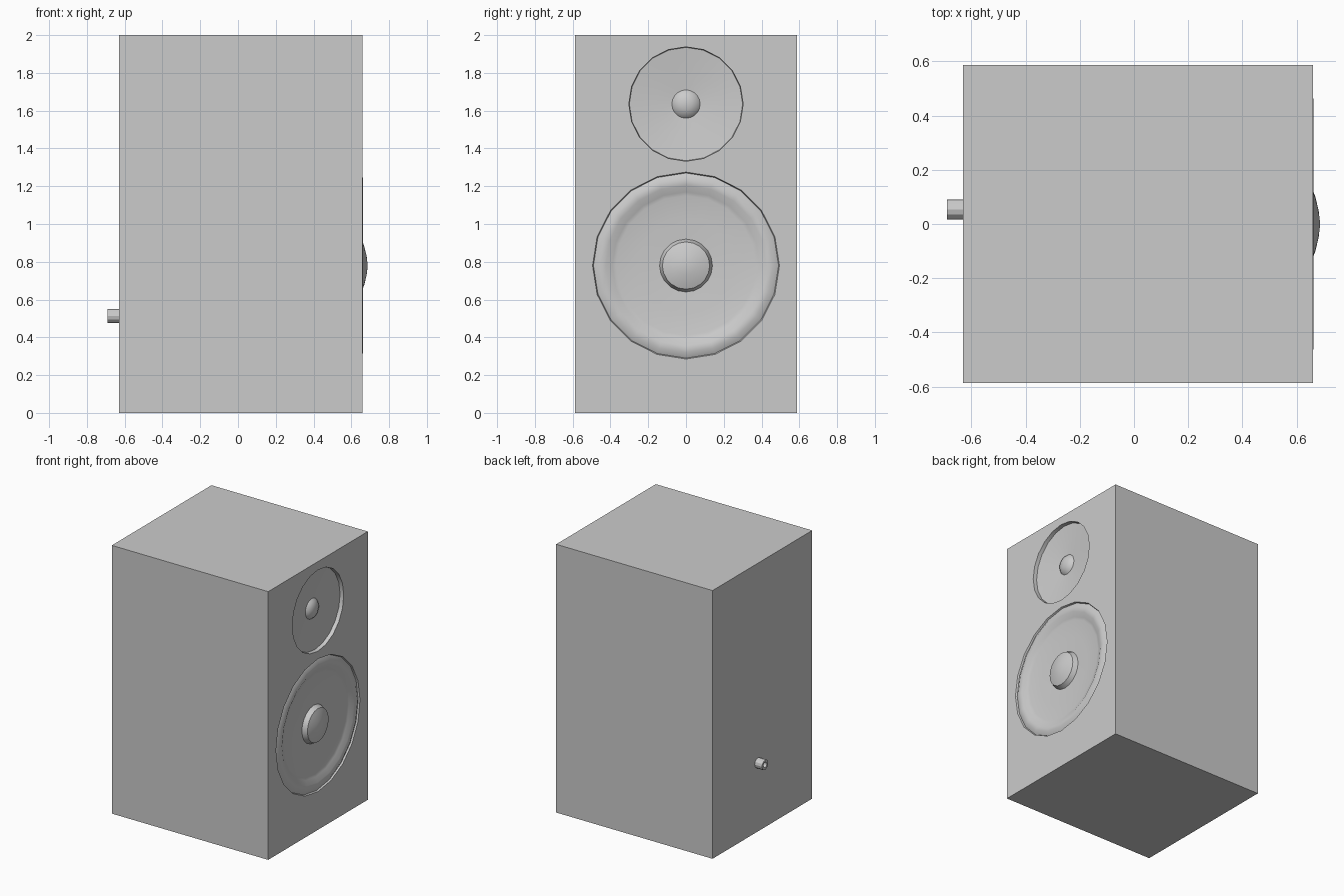
import bpy, bmesh, math

if "Cube" in bpy.data.objects:
    bpy.data.objects.remove(bpy.data.objects["Cube"])

FRONT, BACK, HALF_W, TOP = 0.66, -0.63, 0.587, 2.0
SIDES = 20


def finish(name, bm, smooth_angle=None):
    bmesh.ops.recalc_face_normals(bm, faces=bm.faces)
    mesh = bpy.data.meshes.new(name)
    bm.to_mesh(mesh)
    bm.free()
    obj = bpy.data.objects.new(name, mesh)
    bpy.context.collection.objects.link(obj)
    if smooth_angle:
        bpy.context.view_layer.objects.active = obj
        obj.select_set(True)
        bpy.ops.object.shade_smooth_by_angle(angle=math.radians(smooth_angle))
        obj.select_set(False)
    return obj


def ring(bm, x, r, cy, cz, n):
    return [bm.verts.new((x, cy + r * math.sin(math.tau * i / n),
                          cz + r * math.cos(math.tau * i / n))) for i in range(n)]


def lathe(name, profile, cy, cz, n=SIDES, smooth=35, closed=False):
    """Revolve (radius, x) points about an axis parallel to x."""
    bm = bmesh.new()
    rings = [[bm.verts.new((x, cy, cz))] if r == 0 else ring(bm, x, r, cy, cz, n)
             for r, x in profile]
    pairs = list(zip(rings, rings[1:])) + ([(rings[-1], rings[0])] if closed else [])
    for a, b in pairs:
        for i in range(n):
            j = (i + 1) % n
            if len(b) == 1:
                bm.faces.new((a[i], a[j], b[0]))
            else:
                bm.faces.new((a[i], a[j], b[j], b[i]))
    return finish(name, bm, smooth)


# driver centres: (height, radius)
TWEETER = (1.635, 0.303)
WOOFER = (0.78, 0.495)

# cabinet: five plain sides plus a baffle with two round openings
bm = bmesh.new()
corners = [(-HALF_W, 0), (HALF_W, 0), (HALF_W, TOP), (-HALF_W, TOP)]
back = [bm.verts.new((BACK, y, z)) for y, z in corners]
front = [bm.verts.new((FRONT, y, z)) for y, z in corners]
bm.faces.new(back)
for i in range(4):
    j = (i + 1) % 4
    bm.faces.new((back[i], back[j], front[j], front[i]))
edges = [bm.edges.get((front[i], front[(i + 1) % 4])) for i in range(4)]
for cz, r in (TWEETER, WOOFER):
    loop = ring(bm, FRONT, r, 0, cz, SIDES)
    edges += [bm.edges.new((loop[i], loop[(i + 1) % SIDES])) for i in range(SIDES)]
bmesh.ops.triangle_fill(bm, edges=edges, use_beauty=True, normal=(1, 0, 0))
finish("cabinet", bm)

# tweeter: recessed shallow cone with a small dome
lathe("tweeter", [(0.303, FRONT), (0.30, 0.632), (0.18, 0.618), (0.075, 0.608),
                  (0.06, 0.625), (0.03, 0.637), (0, 0.64)], 0, TWEETER[0])

# woofer: rolled surround, cone and protruding dust cap
lathe("woofer", [(0.495, FRONT), (0.49, 0.648), (0.46, 0.663), (0.425, 0.66),
                 (0.39, 0.642), (0.37, 0.638), (0.25, 0.63), (0.14, 0.625),
                 (0.125, 0.66), (0.10, 0.669), (0.05, 0.681), (0, 0.687)],
      0, WOOFER[0])

# rear socket: short hollow tube
lathe("rear_socket", [(0.037, BACK), (0.037, -0.69), (0.02, -0.69), (0.02, BACK)],
      0.053, 0.512, n=12, smooth=None, closed=True)
